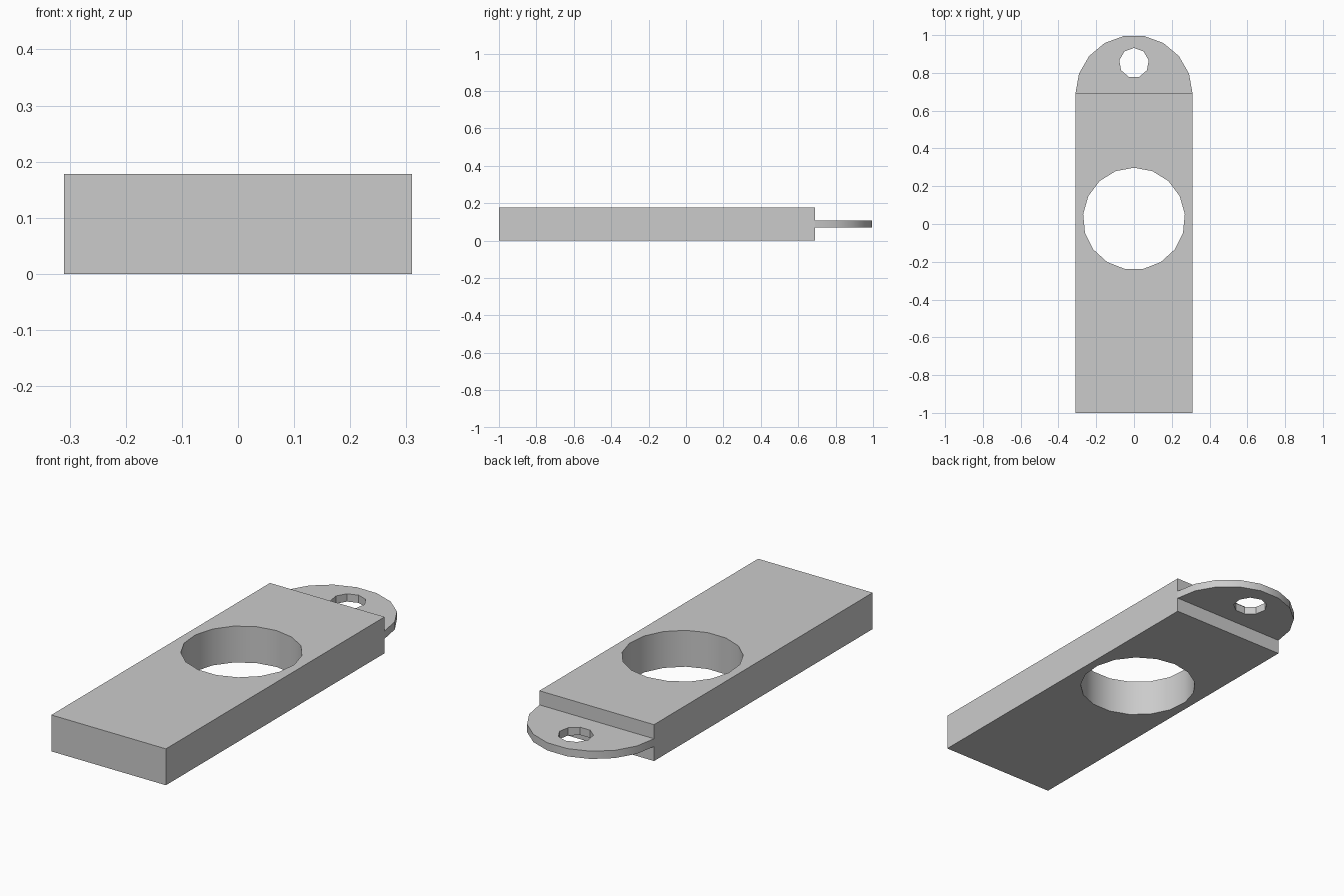
import bpy
import bmesh
from math import cos, sin, pi, radians

cube = bpy.data.objects.get("Cube")
if cube:
    bpy.data.objects.remove(cube, do_unlink=True)

HALF_WIDTH = 0.31
BODY_END = 0.69

grey = bpy.data.materials.new("light grey")
grey.use_nodes = True
colour = (0.6, 0.6, 0.6, 1)
grey.diffuse_color = colour
grey.node_tree.nodes["Principled BSDF"].inputs["Base Color"].default_value = colour


def hole(y, radius, sides):
    """Regular polygon with one corner pointing to the back."""
    angles = [pi / 2 + 2 * pi * i / sides for i in range(sides)]
    return [(radius * cos(a), y + radius * sin(a)) for a in angles]


def pierced_plate(name, loops, bottom, top):
    """Fill an outline around its hole and extrude it upwards."""
    bm = bmesh.new()
    edges = []
    for loop in loops:
        verts = [bm.verts.new((x, y, bottom)) for x, y in loop]
        edges += [bm.edges.new((v, verts[i - 1])) for i, v in enumerate(verts)]
    bmesh.ops.triangle_fill(bm, use_beauty=True, edges=edges, normal=(0, 0, 1))
    raised = bmesh.ops.extrude_face_region(bm, geom=bm.faces[:], use_keep_orig=True)
    verts = [g for g in raised["geom"] if isinstance(g, bmesh.types.BMVert)]
    bmesh.ops.translate(bm, verts=verts, vec=(0, 0, top - bottom))
    bmesh.ops.recalc_face_normals(bm, faces=bm.faces[:])
    mesh = bpy.data.meshes.new(name)
    bm.to_mesh(mesh)
    bm.free()
    mesh.materials.append(grey)
    obj = bpy.data.objects.new(name, mesh)
    bpy.context.collection.objects.link(obj)
    bpy.ops.object.select_all(action="DESELECT")
    obj.select_set(True)
    bpy.context.view_layer.objects.active = obj
    bpy.ops.object.shade_smooth_by_angle(angle=radians(30))


# Thick rectangular body with the large round opening
rectangle = [(-HALF_WIDTH, -1), (HALF_WIDTH, -1),
             (HALF_WIDTH, BODY_END), (-HALF_WIDTH, BODY_END)]
pierced_plate("body", [rectangle, hole(0.028, 0.27, 17)], 0, 0.178)

# Thin half-round tab with the small hanging hole
half_round = [(HALF_WIDTH * cos(pi * i / 9), BODY_END + HALF_WIDTH * sin(pi * i / 9))
              for i in range(10)]
pierced_plate("hanging_tab", [half_round, hole(0.853, 0.079, 9)], 0.071, 0.109)
